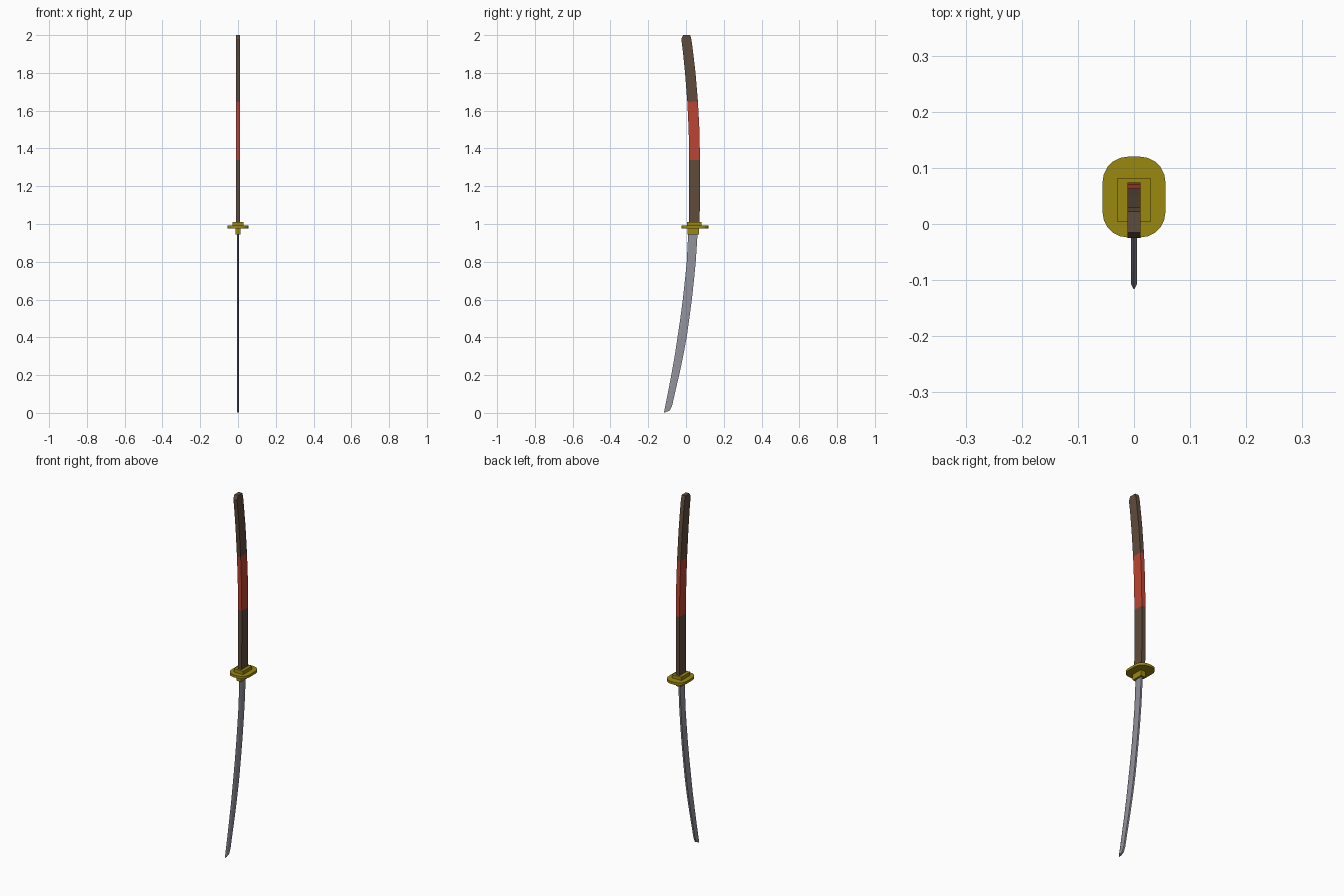
import bpy, bmesh, math

if "Cube" in bpy.data.objects:
    bpy.data.objects.remove(bpy.data.objects["Cube"])


def material(name, rgb):
    m = bpy.data.materials.new(name)
    m.diffuse_color = (*rgb, 1)
    m.use_nodes = True
    m.node_tree.nodes["Principled BSDF"].inputs["Base Color"].default_value = m.diffuse_color
    return m


brown = material("dark brown", (0.115, 0.072, 0.045))
red = material("red", (0.50, 0.06, 0.033))
gold = material("old gold", (0.33, 0.25, 0.005))
steel = material("steel grey", (0.29, 0.29, 0.34))


def loft(name, rings, mats, rule=None):
    """Skin a list of closed rings and cap both ends."""
    bm = bmesh.new()
    loops = [[bm.verts.new(p) for p in ring] for ring in rings]
    n = len(loops[0])
    for a, b in zip(loops, loops[1:]):
        for i in range(n):
            j = (i + 1) % n
            bm.faces.new((a[i], a[j], b[j], b[i]))
    bm.faces.new(loops[0])
    bm.faces.new(loops[-1])
    bmesh.ops.recalc_face_normals(bm, faces=bm.faces)
    if rule:
        for f in bm.faces:
            f.material_index = rule(f.calc_center_median())
    me = bpy.data.meshes.new(name)
    bm.to_mesh(me)
    bm.free()
    for m in mats:
        me.materials.append(m)
    ob = bpy.data.objects.new(name, me)
    bpy.context.collection.objects.link(ob)
    return ob


def blade_ring(yf, zf, yb, zb, w=0.005, bevel=0.3):
    # flat back, bevelled to a cutting edge at the front
    ym, zm = yf + (yb - yf) * bevel, zf + (zb - zf) * bevel
    return [(0, yf, zf), (w, ym, zm), (w, yb, zb), (-w, yb, zb), (-w, ym, zm)]


def box_ring(yf, zf, yb, zb, w=0.0115):
    return [(-w, yf, zf), (w, yf, zf), (w, yb, zb), (-w, yb, zb)]


# curved blade: front y, front z, back y, back z
blade = [(-0.117, 0.0, -0.086, 0.013), (-0.111, 0.03, -0.073, 0.04),
         (-0.095, 0.11, -0.055, 0.12), (-0.078, 0.2, -0.034, 0.21),
         (-0.060, 0.3, -0.013, 0.31), (-0.045, 0.4, 0.005, 0.41),
         (-0.030, 0.5, 0.019, 0.51), (-0.017, 0.6, 0.032, 0.61),
         (-0.006, 0.7, 0.043, 0.71), (0.004, 0.8, 0.052, 0.805),
         (0.012, 0.96, 0.062, 0.96)]
loft("blade", [blade_ring(*s) for s in blade], [steel])

# curved grip with a red band in the middle
grip = [(0.015, 1.0, 0.072, 1.0), (0.017, 1.17, 0.074, 1.17),
        (0.017, 1.34, 0.074, 1.34), (0.014, 1.5, 0.071, 1.5),
        (0.007, 1.645, 0.063, 1.65), (-0.005, 1.8, 0.050, 1.805),
        (-0.016, 1.91, 0.037, 1.915), (-0.025, 1.98, 0.029, 1.975),
        (-0.015, 2.0, 0.022, 2.0)]
loft("grip", [box_ring(*s) for s in grip], [brown, red],
     lambda c: 1 if 1.34 < c.z < 1.648 else 0)


# rounded hand guard
def guard_ring(z, hx=0.056, hy=0.072, r=0.045, cy=0.048, seg=5):
    pts = []
    for q, (sx, sy) in enumerate([(1, 1), (-1, 1), (-1, -1), (1, -1)]):
        for k in range(seg + 1):
            a = math.pi / 2 * (q + k / seg)
            pts.append((sx * (hx - r) + r * math.cos(a),
                        cy + sy * (hy - r) + r * math.sin(a), z))
    return pts


loft("hand_guard", [guard_ring(0.977), guard_ring(0.991)], [gold])

# collars above and below the guard
for name, w, y0, y1, z0, z1 in [("grip_collar", 0.029, 0.004, 0.082, 0.99, 1.01),
                                ("blade_collar", 0.014, 0.007, 0.07, 0.945, 0.98)]:
    loft(name, [box_ring(y0, z, y1, z, w) for z in (z0, z1)], [gold])
